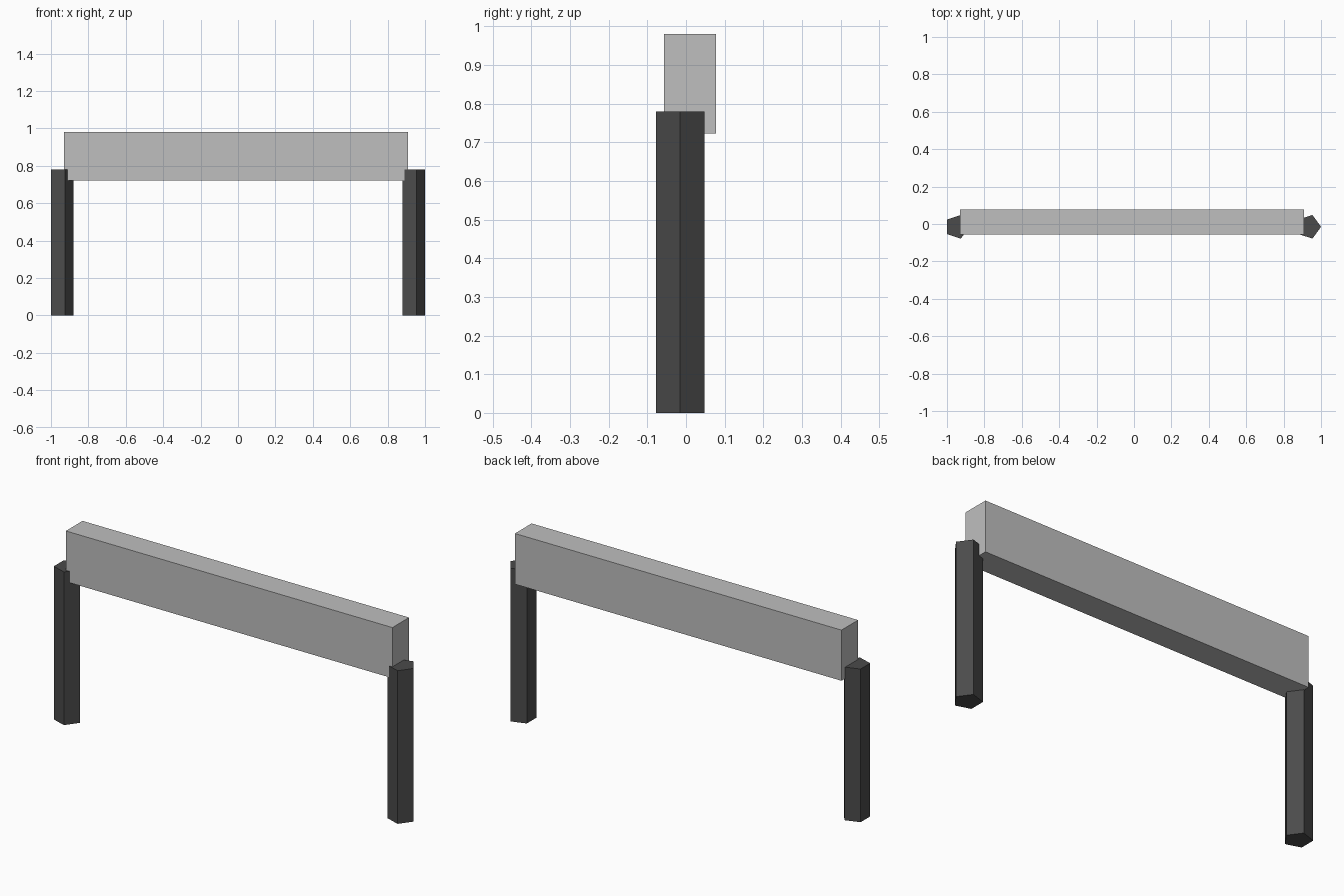
import bpy

if "Cube" in bpy.data.objects:
    bpy.data.objects.remove(bpy.data.objects["Cube"])


def make_material(name, value):
    mat = bpy.data.materials.new(name)
    mat.diffuse_color = (value, value, value, 1.0)
    mat.use_nodes = True
    mat.node_tree.nodes["Principled BSDF"].inputs["Base Color"].default_value = mat.diffuse_color
    return mat


light_grey = make_material("light grey", 0.52)
dark_grey = make_material("dark grey", 0.07)


# Five-sided posts, both with one corner pointing to +x
def post(name, x):
    height, radius = 0.78, 0.0663
    bpy.ops.mesh.primitive_cylinder_add(vertices=5, radius=radius, depth=height)
    obj = bpy.context.object
    obj.name = name
    # Turn the primitive's first corner from +y to +x
    for v in obj.data.vertices:
        v.co.x, v.co.y = v.co.y, -v.co.x
    obj.location = (x, -0.015, height / 2)
    obj.data.materials.append(dark_grey)


post("left_post", -0.9464)
post("right_post", 0.9337)

# Cross beam, resting partly into the post tops
bpy.ops.mesh.primitive_cube_add(size=1, location=(-0.01, 0.01, 0.851))
beam = bpy.context.object
beam.name = "cross_beam"
beam.scale = (1.84, 0.134, 0.258)
beam.data.materials.append(light_grey)
